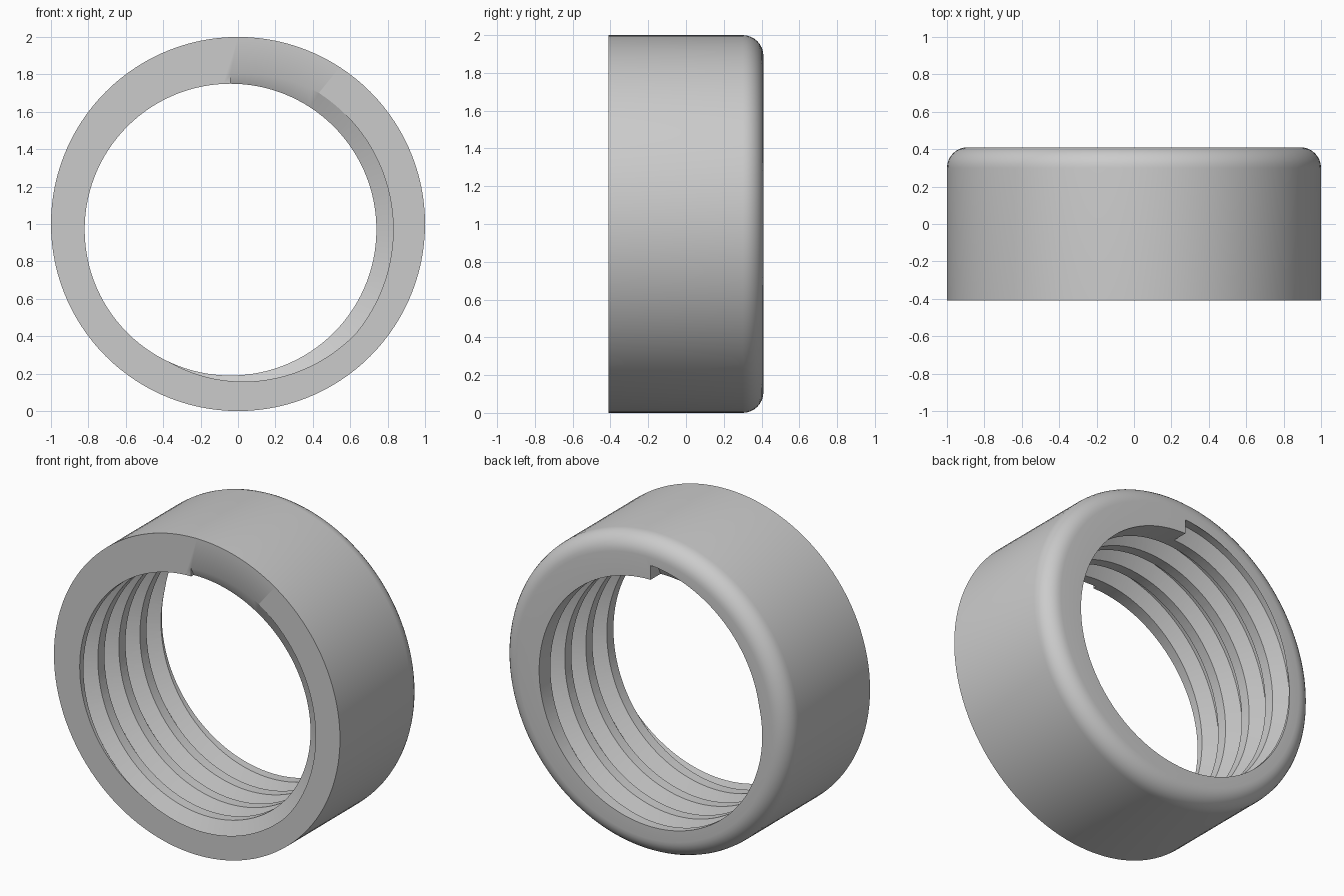
import bpy, bmesh
from math import sin, cos, pi, radians

cube = bpy.data.objects.get("Cube")
if cube:
    bpy.data.objects.remove(cube, do_unlink=True)

DEPTH = 0.82            # length of the collar along y
BACK = DEPTH / 2
BORE_X, BORE_Z = -0.04, 0.97   # bore axis, slightly off centre
BORE_R = 0.78
GROOVE = 0.09           # thread groove depth
PITCH = 0.21
TURNS = 4
STEPS = 120             # segments per turn

gray = bpy.data.materials.new("plain_gray")
gray.use_nodes = True
gray.diffuse_color = (0.6, 0.6, 0.6, 1)
gray.node_tree.nodes["Principled BSDF"].inputs["Base Color"].default_value = (0.6, 0.6, 0.6, 1)


def point(r, y, angle, cx, cz):
    """Position on a circle around the y axis, clockwise from the top."""
    return (cx + r * sin(angle), y, cz + r * cos(angle))


def sweep(name, sections, closed):
    """Skin a list of equal closed cross-sections into a solid."""
    bm = bmesh.new()
    rows = [[bm.verts.new(p) for p in s] for s in sections]
    pairs = list(zip(rows, rows[1:]))
    if closed:
        pairs.append((rows[-1], rows[0]))
    else:
        bm.faces.new(rows[0])
        bm.faces.new(rows[-1])
    n = len(rows[0])
    for a, b in pairs:
        for i in range(n):
            j = (i + 1) % n
            bm.faces.new((a[i], a[j], b[j], b[i]))
    bmesh.ops.recalc_face_normals(bm, faces=bm.faces)
    mesh = bpy.data.meshes.new(name)
    bm.to_mesh(mesh)
    bm.free()
    mesh.materials.append(gray)
    obj = bpy.data.objects.new(name, mesh)
    bpy.context.collection.objects.link(obj)
    return obj


# Collar: outer wall with a rounded back rim, and the off-centre bore
ROUND = 0.11
outer = [(1.0, -BACK)]
for k in range(9):
    a = k / 8 * pi / 2
    outer.append((1 - ROUND + ROUND * cos(a), BACK - ROUND + ROUND * sin(a)))
inner = [(BORE_R, BACK), (BORE_R, -BACK)]
sections = []
for k in range(STEPS):
    a = 2 * pi * k / STEPS
    sections.append([point(r, y, a, 0, 1) for r, y in outer]
                    + [point(r, y, a, BORE_X, BORE_Z) for r, y in inner])
collar = sweep("threaded_collar", sections, True)

# Thread cutter: trapezoid section swept along a helix around the bore
root_half, crest_half = 0.135 * PITCH, 0.343 * PITCH
over = 0.01             # overlap into the empty bore
mouth_half = crest_half + over * (crest_half - root_half) / GROOVE
trapezoid = [(BORE_R - over, -mouth_half), (BORE_R + GROOVE, -root_half),
             (BORE_R + GROOVE, root_half), (BORE_R - over, mouth_half)]
start_y = -BACK - 0.226 * PITCH
sections = []
for k in range(STEPS * TURNS + 1):
    turn = k / STEPS
    sections.append([point(r, start_y + turn * PITCH + dy, 2 * pi * turn, BORE_X, BORE_Z)
                     for r, dy in trapezoid])
cutter = sweep("thread_cutter", sections, False)
cutter.hide_render = True

# Cut the thread and drop the helper
cut = collar.modifiers.new("thread", "BOOLEAN")
cut.operation = "DIFFERENCE"
cut.solver = "EXACT"
cut.object = cutter
for o in bpy.context.selected_objects:
    o.select_set(False)
collar.select_set(True)
bpy.context.view_layer.objects.active = collar
bpy.ops.object.modifier_apply(modifier=cut.name)
bpy.data.objects.remove(cutter, do_unlink=True)
bpy.ops.object.shade_smooth_by_angle(angle=radians(30))
